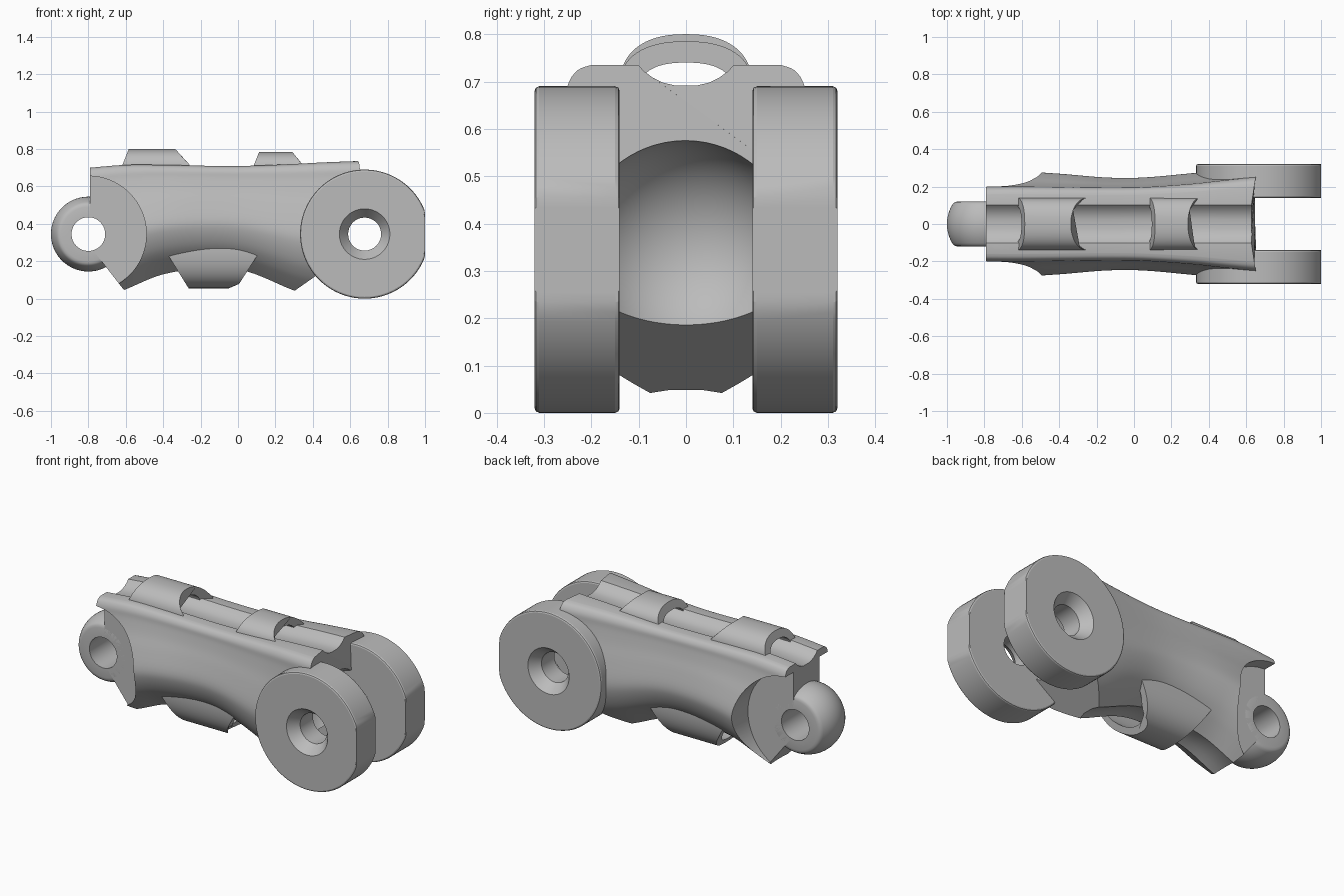
import bpy, bmesh, math
from mathutils import Vector

cube = bpy.data.objects.get("Cube")
if cube:
    bpy.data.objects.remove(cube, do_unlink=True)

grey = bpy.data.materials.new("plain_grey")
grey.use_nodes = True
grey.diffuse_color = (0.5, 0.5, 0.5, 1)
grey.node_tree.nodes["Principled BSDF"].inputs["Base Color"].default_value = (0.5, 0.5, 0.5, 1)

KNUCKLE = Vector((-0.8, 0, 0.345))
FORK = Vector((0.677, 0, 0.345))


def finish(name, bm):
    bmesh.ops.recalc_face_normals(bm, faces=bm.faces)
    mesh = bpy.data.meshes.new(name)
    bm.to_mesh(mesh)
    bm.free()
    mesh.materials.append(grey)
    ob = bpy.data.objects.new(name, mesh)
    bpy.context.collection.objects.link(ob)
    return ob


def smooth(ob, angle=35):
    bpy.ops.object.select_all(action='DESELECT')
    ob.select_set(True)
    bpy.context.view_layer.objects.active = ob
    bpy.ops.object.shade_smooth_by_angle(angle=math.radians(angle))


def loft(name, rings, closed=False):
    """Skin rings of equal length; cap the ends, or join last ring to first."""
    bm = bmesh.new()
    rows = [[bm.verts.new(p) for p in ring] for ring in rings]
    pairs = list(zip(rows, rows[1:])) + ([(rows[-1], rows[0])] if closed else [])
    n = len(rows[0])
    for a, b in pairs:
        for i in range(n):
            j = (i + 1) % n
            bm.faces.new((a[i], a[j], b[j], b[i]))
    if not closed:
        bm.faces.new(rows[0])
        bm.faces.new(rows[-1])
    return finish(name, bm)


def lathe(name, centre, profile, max_x=9, steps=96):
    """Turn a closed (radius, y) profile about the y axis, flattened at max_x."""
    rings = []
    for k in range(steps):
        a = math.tau * k / steps
        rings.append([(min(centre.x + r * math.cos(a), max_x), y, centre.z + r * math.sin(a))
                      for r, y in profile])
    return loft(name, rings, closed=True)


def rod(centre, radius, y0, y1, steps=96):
    angles = [math.tau * k / steps for k in range(steps)]
    return loft("cutter", [[(centre.x + radius * math.cos(a), y, centre.z + radius * math.sin(a))
                            for a in angles] for y in (y0, y1)])


def prism(outline):
    return loft("cutter", [[(x, y, z) for x, z in outline] for y in (-0.6, 0.6)])


def cut(ob, cutters):
    for c in cutters:
        mod = ob.modifiers.new("cut", 'BOOLEAN')
        mod.operation, mod.solver, mod.object = 'DIFFERENCE', 'EXACT', c
    graph = bpy.context.evaluated_depsgraph_get()
    mesh = bpy.data.meshes.new_from_object(ob.evaluated_get(graph))
    ob.modifiers.clear()
    ob.data = mesh
    for c in cutters:
        bpy.data.objects.remove(c, do_unlink=True)


def spline(points, sub):
    """Catmull-Rom curve through points of any dimension."""
    out = []
    last = len(points) - 1
    for i in range(last):
        quad = [points[max(0, min(last, i + d))] for d in (-1, 0, 1, 2)]
        for k in range(sub):
            t = k / sub
            out.append(tuple(
                b + 0.5 * t * (c - a + t * (2 * a - 5 * b + 4 * c - d + t * (3 * (b - c) + d - a)))
                for a, b, c, d in zip(*quad)))
    return out + [points[-1]]


# Arm body: stations are (x, top, bottom, half width, shoulder half width, end flare)
stations = spline([(-0.79, 0.70, -0.02, 0.265, 0.198, 0), (-0.6, 0.715, 0.05, 0.278, 0.198, 0),
                   (-0.4, 0.715, 0.13, 0.268, 0.195, 0), (-0.15, 0.71, 0.165, 0.248, 0.192, 0),
                   (0.05, 0.71, 0.145, 0.248, 0.195, 0), (0.3, 0.72, 0.043, 0.27, 0.212, 0),
                   (0.45, 0.728, 0.0, 0.283, 0.228, 0), (0.628, 0.735, -0.06, 0.29, 0.25, 0.18)], 6)
# Side curve: share of shoulder width, share of half width, share of height
side = spline([(0.8, 0, 1), (0.92, 0, 0.985), (1, 0, 0.945), (0.92, 0.08, 0.88),
               (0.7, 0.3, 0.77), (0.35, 0.65, 0.64), (0, 1, 0.47), (0, 0.97, 0.36),
               (0, 0.85, 0.24), (0, 0.68, 0.145), (0, 0.5, 0.075), (0, 0.28, 0)], 4)
# Channel along the top as (y, drop)
channel = [(0.025, 0.043), (0.05, 0.037), (0.07, 0.027), (0.088, 0.014), (0.101, 0)]


def section(x, top, bottom, hw, sw, flare):
    half = [(y, top - d) for y, d in channel]
    half += [(s * sw + f * hw, bottom + h * (top - bottom)) for s, f, h in side]
    half.append((0.12 * hw, bottom + 0.01))
    ring = half + [(-y, z) for y, z in reversed(half)]
    return [(x + flare * max(0, abs(y) - 0.12), y, z) for y, z in ring]


body = loft("arm_body", [section(*s) for s in stations])

# Ball socket, side recesses, pin holes and sloped ends cut from the body
bm = bmesh.new()
bmesh.ops.create_uvsphere(bm, u_segments=64, v_segments=40, radius=0.232)
bmesh.ops.translate(bm, verts=bm.verts, vec=FORK)
socket = finish("cutter", bm)
cut(body, [socket,
           rod(KNUCKLE, 0.31, 0.12, 0.6), rod(KNUCKLE, 0.31, -0.6, -0.12),
           rod(KNUCKLE, 0.09, -0.5, 0.5), rod(FORK, 0.14, -0.5, 0.5),
           prism([(-0.605, 0.04), (-0.8, 0.29), (-1.1, 0.29), (-1.1, -0.3), (-0.605, -0.3)]),
           prism([(0.3, 0.04), (0.7, 0.32), (0.9, 0.32), (0.9, -0.3), (0.3, -0.3)])])
smooth(body)

# Fork discs with countersunk holes and a flattened end
for name, s in (("left_fork_disc", 1), ("right_fork_disc", -1)):
    disc = lathe(name, FORK, [(r, s * y) for r, y in (
        (0.088, 0.14), (0.335, 0.14), (0.342, 0.143), (0.345, 0.15), (0.345, 0.31),
        (0.342, 0.317), (0.335, 0.32), (0.135, 0.32), (0.088, 0.26))], max_x=1)
    smooth(disc, 15)

# Knuckle: ball with flat sides, softened edges and a pin hole
limit = math.asin(0.56)
arc = [limit * (k / 10 - 1) for k in range(21)]
rim = [(0.157, 0.117), (0.145, 0.12), (0.09, 0.12)]
knuckle = lathe("knuckle_ball", KNUCKLE, [(r, -y) for r, y in reversed(rim)] +
                [(0.2 * math.cos(a), 0.2 * math.sin(a)) for a in arc] + rim)
smooth(knuckle)


def band(name, half_width, base, peak, thick, power, start, end):
    """Curved strap over the channel; start and end give x from (y, z)."""
    def arch(w, h):
        pts = []
        for k in range(33):
            a = math.pi * k / 32
            c, s = math.cos(a), math.sin(a)
            pts.append((math.copysign(abs(c) ** power, c) * w, base + abs(s) ** power * h))
        return pts
    height = peak - base
    inner_h = height - math.copysign(thick, height)
    ring = arch(half_width, height) + arch(half_width - thick, inner_h)[::-1]
    ob = loft(name, [[(f(y, z), y, z) for y, z in ring] for f in (start, end)])
    smooth(ob)


def scoop(y, width, depth):
    return depth * math.sqrt(max(0, 1 - (y / width) ** 2))


# Two straps over the top channel
for name, x0, x1, peak, depth in (("rear_strap", -0.62, -0.26, 0.8, 0.078),
                                  ("front_strap", 0.083, 0.348, 0.785, 0.06)):
    band(name, 0.14, 0.69, peak, 0.045, 0.85,
         lambda y, z: x0 + 0.4 * max(0, z - 0.71),
         lambda y, z: x1 - scoop(y, 0.136, depth))

# Bracket wrapped round the underside, its upper edges sunk into the body
band("under_bracket", 0.19, 0.3, 0.055, 0.035, 0.8,
     lambda y, z: -0.36 + 0.62 * (0.21 - z),
     lambda y, z: 0.122 - 0.64 * (0.26 - z) - scoop(y, 0.1, 0.04))
